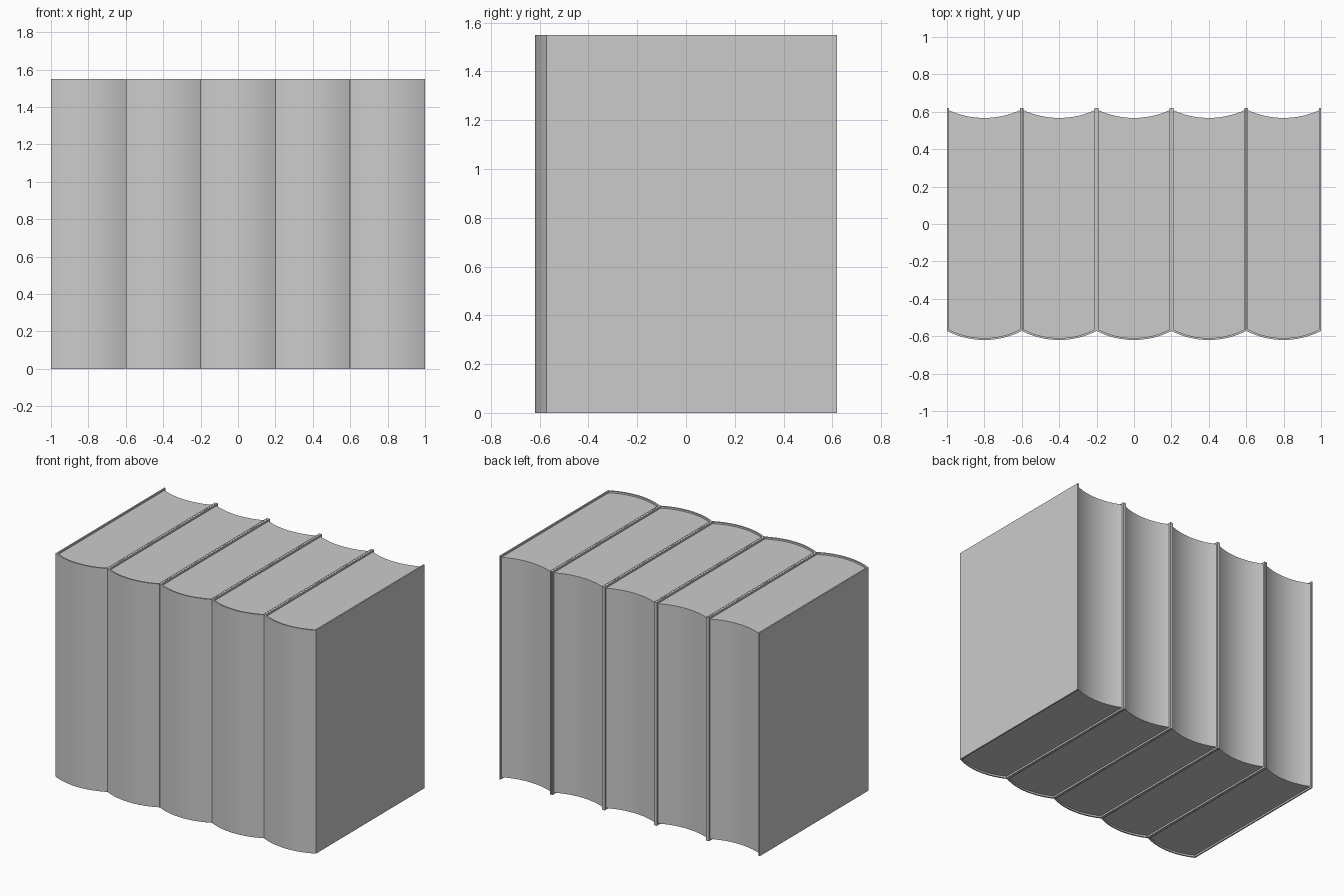
import bpy, bmesh, math

if "Cube" in bpy.data.objects:
    bpy.data.objects.remove(bpy.data.objects["Cube"])

COUNT, PITCH, HEIGHT = 5, 0.4, 1.55
HALF = 0.1995          # half width of one book
BACK = 0.62            # cover edge at the back
BOARD = 0.010          # cover thickness
INSET = 0.012          # pages sit inside the cover by this much
SEGS = 16


def arc(half, y_edge, y_mid):
    """Shallow circular arc from -half to +half, sagging to y_mid."""
    sag = y_edge - y_mid
    r = (half * half + sag * sag) / (2 * sag)
    a = math.asin(half / r)
    pts = []
    for i in range(SEGS + 1):
        t = -a + 2 * a * i / SEGS
        pts.append((r * math.sin(t), y_mid + r - r * math.cos(t)))
    return pts


def extrude(name, outline, z0, z1, x):
    bm = bmesh.new()
    face = bm.faces.new([bm.verts.new((px, py, z0)) for px, py in outline])
    top = bmesh.ops.extrude_face_region(bm, geom=[face])["geom"]
    verts = [v for v in top if isinstance(v, bmesh.types.BMVert)]
    bmesh.ops.translate(bm, verts=verts, vec=(0, 0, z1 - z0))
    bmesh.ops.recalc_face_normals(bm, faces=bm.faces)
    mesh = bpy.data.meshes.new(name)
    bm.to_mesh(mesh)
    bm.free()
    obj = bpy.data.objects.new(name, mesh)
    bpy.context.collection.objects.link(obj)
    obj.location.x = x
    bpy.ops.object.select_all(action='DESELECT')
    obj.select_set(True)
    bpy.context.view_layer.objects.active = obj
    bpy.ops.object.shade_smooth_by_angle(angle=math.radians(30))
    return obj


inner = HALF - BOARD
spine_out = arc(HALF, -0.572, -BACK)
spine_in = arc(inner, -0.564, -BACK + BOARD)
fore_edge = arc(inner, 0.608, 0.567)

# U-shaped cover: two boards joined by a rounded spine
cover = ([(-HALF, BACK)] + spine_out + [(HALF, BACK), (inner, BACK)]
         + spine_in[::-1] + [(-inner, BACK)])
# Page block: rounded at the spine, hollow at the fore edge
pages = spine_in + fore_edge[::-1]

for i in range(COUNT):
    x = (i - (COUNT - 1) / 2) * PITCH
    extrude(f"book_cover_{i + 1}", cover, 0, HEIGHT, x)
    extrude(f"book_pages_{i + 1}", pages, INSET, HEIGHT - INSET, x)
